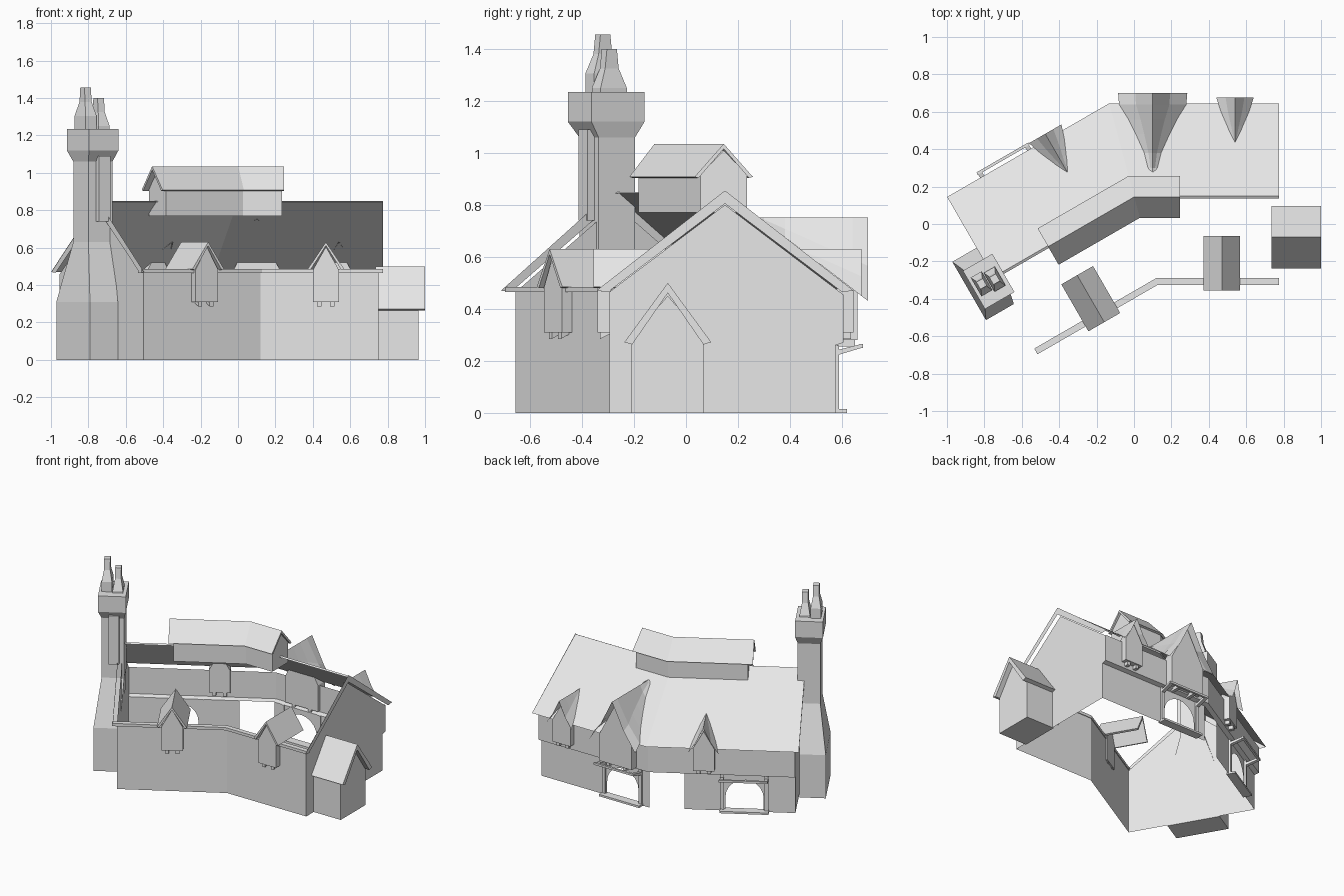
import bpy, bmesh, math
from mathutils import Vector

cube = bpy.data.objects.get("Cube")
if cube:
    bpy.data.objects.remove(cube)

GREY = (0.8, 0.8, 0.8, 1)
mat = bpy.data.materials.new("plain_grey")
mat.use_nodes = True
mat.diffuse_color = GREY
mat.node_tree.nodes["Principled BSDF"].inputs["Base Color"].default_value = GREY

PIVOT = Vector((0, 0.15, 0))
BEND = math.radians(30)
SLOPE = 0.768


def place(left, u, v, z):
    """Wing coordinates (along, across, up) to world; the left wing is bent forward."""
    if not left:
        return Vector((u, v, z))
    c, s, w = math.cos(BEND), math.sin(BEND), v - PIVOT.y
    return PIVOT + Vector((u * c - w * s, u * s + w * c, z))


def build(name, verts, faces):
    bm = bmesh.new()
    vs = [bm.verts.new(p) for p in verts]
    for f in faces:
        bm.faces.new([vs[i] for i in f])
    if all(not e.is_boundary for e in bm.edges):
        bmesh.ops.recalc_face_normals(bm, faces=bm.faces[:])
    mesh = bpy.data.meshes.new(name)
    bm.to_mesh(mesh)
    bm.free()
    mesh.materials.append(mat)
    ob = bpy.data.objects.new(name, mesh)
    bpy.context.collection.objects.link(ob)


def loft(name, rings, closed=True, caps=True):
    n = len(rings[0])
    faces = []
    for r in range(len(rings) - 1):
        for i in range(n if closed else n - 1):
            j = (i + 1) % n
            faces.append((r * n + i, r * n + j, (r + 1) * n + j, (r + 1) * n + i))
    if closed and caps:
        faces += [tuple(range(n)), tuple(range((len(rings) - 1) * n, len(rings) * n))]
    build(name, [p for ring in rings for p in ring], faces)


def sweep(name, profile, u0, u1, closed=False):
    """Run a (v, z) profile along both wings with a mitre at the bend."""
    mitre = [Vector((-(v - PIVOT.y) * math.tan(BEND / 2), v, z)) for v, z in profile]
    loft(name, [[place(True, u0, v, z) for v, z in profile], mitre,
                [place(False, u1, v, z) for v, z in profile]], closed)


def extrude_u(name, left, profile, u0, u1):
    loft(name, [[place(left, u, v, z) for v, z in profile] for u in (u0, u1)])


def extrude_v(name, left, profile, v0, v1):
    loft(name, [[place(left, u, v, z) for u, z in profile] for v in (v0, v1)])


def box(name, left, u0, u1, v0, v1, z0, z1):
    extrude_u(name, left, [(v0, z0), (v1, z0), (v1, z1), (v0, z1)], u0, u1)


def chevron(mid, half, eave, ridge, t):
    return [(mid - half, eave), (mid, ridge), (mid + half, eave),
            (mid + half - t, eave - t * 0.3), (mid, ridge - t * 1.3), (mid - half + t, eave - t * 0.3)]


def house(mid, half, base, eave, apex):
    return [(mid - half, base), (mid + half, base), (mid + half, eave),
            (mid, apex), (mid - half, eave)]


# Long walls and roof
sweep("front_wall", [(-.295, 0), (-.295, .47)], -.84, .75)
sweep("front_eave", [(-.325, .465), (-.29, .465), (-.29, .485), (-.325, .485)], -.87, .775, True)
sweep("upper_back_wall", [(.605, .46), (.605, .27), (.575, .26)], -.84, .75)
sweep("back_roof", [(.645, .47), (.15, .85), (.137, .843)], -.868, .775)

# Gable ends with flat barge boards
for left, u, ub in ((False, .75, .775), (True, -.84, -.866)):
    outline = [(-.295, 0), (.575, 0), (.575, .26), (.605, .27), (.605, .455), (.15, .8), (-.295, .465)]
    build("gable_wall", [place(left, u, v, z) for v, z in outline], [range(7)])
    board = [(-.345, .47), (.15, .855), (.645, .47), (.6, .465), (.15, .805), (-.3, .465)]
    build("barge_board", [place(left, ub, v, z) for v, z in board], [(0, 1, 4, 5), (1, 2, 3, 4)])

# Lower back wall: each wing has one arched doorway with its frame
V = .575
MITRE = -(V - PIVOT.y) * math.tan(BEND / 2)
for left, u0, u1, mid in ((False, MITRE, .75, .1), (True, -.84, -MITRE * -1, -.507)):
    r = .125
    arch = [(mid + r * math.cos(a), .1 + r * math.sin(a))
            for a in [math.pi * i / 10 for i in range(11)]]
    pts = [(u1, 0), (u1, .26), (u0, .26), (u0, 0), (mid - r, 0)]
    pts += arch[::-1] + [(mid + r, 0)]
    build("arched_back_wall", [place(left, u, V, z) for u, z in pts], [range(len(pts))])
    box("door_step", left, mid - .16, mid + .16, .56, .62, 0, .014)
    box("door_lintel", left, mid - .16, mid + .16, .665, .68, .25, .265)
    for s in (-1, 1):
        c = mid + s * .145
        box("door_post", left, c - .012, c + .012, .57, .588, 0, .26)
        extrude_u("door_bracket", left, [(.575, .22), (.675, .25), (.675, .265), (.575, .24)],
                  c - .012, c + .012)

# Dormers on the back slope, with flared roofs narrowing to a tip
def roof_z(v):
    return .853 - (v - .15) * SLOPE


def back_dormer(left, u, rows, ridge, half, base, front):
    rings = []
    for v, w in rows:
        e = min(roof_z(v), ridge)
        rings.append([place(left, u + k * w, v, z) for k, z in
                      ((-1, e), (-.5, e + (ridge - e) * .42), (0, ridge),
                       (.5, e + (ridge - e) * .42), (1, e))])
    loft("back_dormer_roof", rings, closed=False)
    extrude_v("back_dormer_wall", left, house(u, half, base, .47, ridge - .035), .58, front)
    for s in (-1, 1):
        c = u + s * half * .5
        box("dormer_bracket", left, c - .012, c + .012, .58, front - .01, base - .025, base)


SMALL = ((.675, .1), (.6, .075), (.52, .04), (.425, .002))
LARGE = ((.7, .185), (.64, .18), (.56, .13), (.48, .09), (.38, .045), (.3, .025), (.272, .003))
back_dormer(False, .54, SMALL, .63, .07, .31, .645)
back_dormer(True, -.245, SMALL, .63, .07, .31, .645)
back_dormer(False, .1, LARGE, .752, .13, .28, .66)

# Dormers on the front wall
for left, u in ((False, .47), (True, -.475)):
    extrude_v("front_dormer_roof", left, chevron(u, .098, .485, .63, .015), -.355, -.065)
    extrude_v("front_dormer_wall", left, house(u, .07, .31, .48, .605), -.34, -.285)
    for s in (-1, 1):
        extrude_u("dormer_bracket", left, [(-.33, .285), (-.29, .305), (-.29, .312), (-.33, .312)],
                  u + s * .035 - .012, u + s * .035 + .012)

# Raised lantern along the ridge
sweep("lantern_body", house(.145, .09, .77, .915, 1.01), -.5, .235, True)
sweep("lantern_roof", chevron(.145, .112, .908, 1.035, .015), -.533, .247, True)

# Lean-out porch at the right end
extrude_u("porch_body", False, house(-.07, .14, 0, .29, .45), .74, .965)
extrude_u("porch_roof", False, chevron(-.07, .167, .272, .5, .03), .735, 1)


# Chimney, turned with the left wing
def stack(name, stations):
    c, s = math.cos(BEND), math.sin(BEND)
    loft(name, [[Vector((x + i * a * c - j * b * s, y + i * a * s + j * b * c, z))
                 for i, j in ((-1, -1), (1, -1), (1, 1), (-1, 1))]
                for x, y, a, b, z in stations])


BASE = (-.807, -.315, .086, .18)
SHAFT = (-.776, -.303, .074, .081)
CAP = (-.777, -.307, .091, .118)
stack("chimney", [BASE + (0,), BASE + (.31,), SHAFT + (.63,), SHAFT + (1.06,),
                  CAP + (1.12,), CAP + (1.235,)])
stack("chimney_panel", [(-.722, -.38, .035, .018, z) for z in (.74, 1.09)])
for x, y, top in ((-.815, -.32, 1.455), (-.745, -.295, 1.4)):
    stack("chimney_pot", [(x, y, .034, .058, 1.235), (x, y, .034, .058, top - .15),
                          (x, y, .02, .03, top - .075), (x, y, .02, .022, top)])
